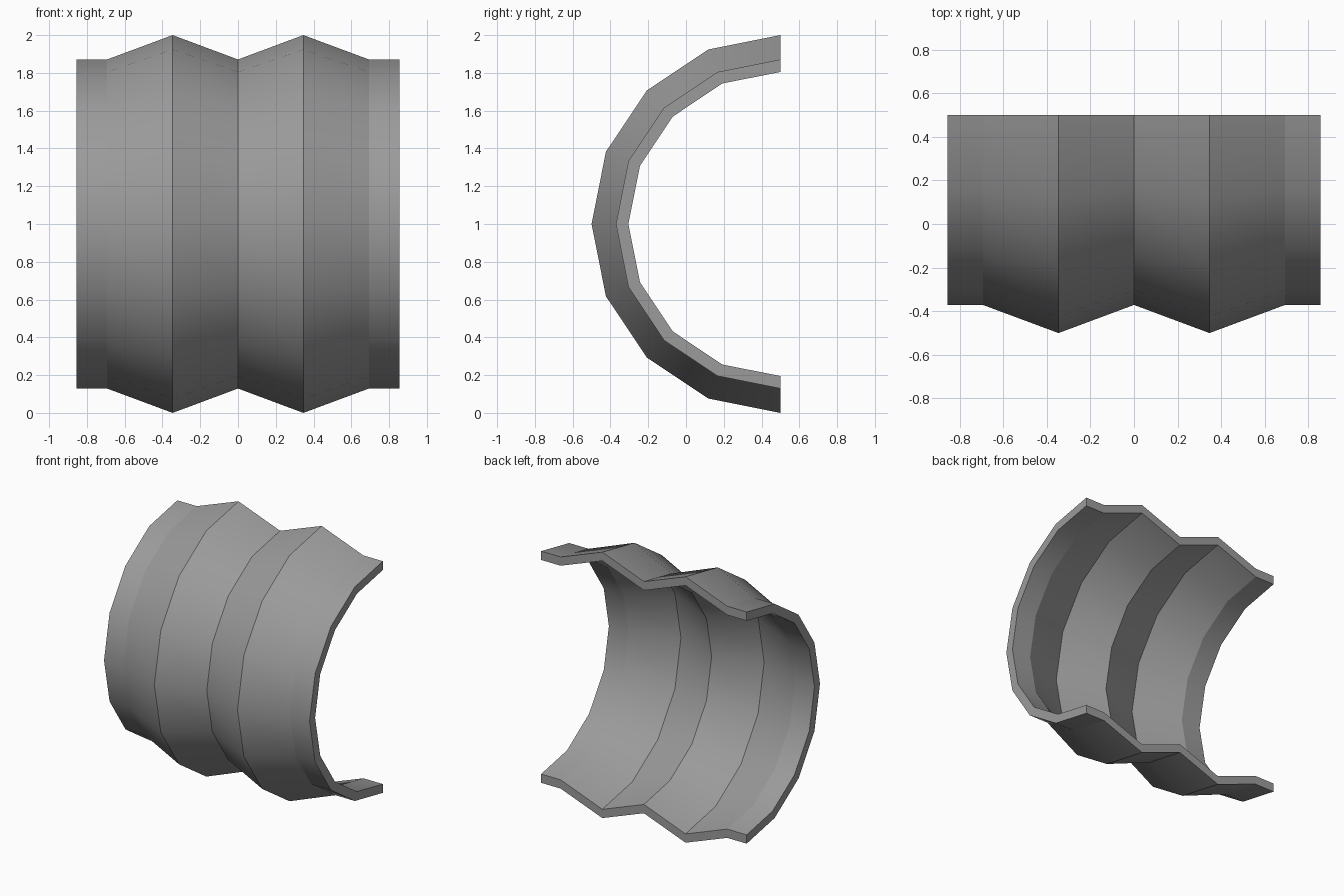
import bpy, bmesh, math

if "Cube" in bpy.data.objects:
    bpy.data.objects.remove(bpy.data.objects["Cube"])

AXIS_Y, AXIS_Z = 0.5, 1.0     # centre line of the half pipe
WALL = 0.066
SEGMENTS = 8                  # facets over 180 degrees

# zigzag profile (x, radius): right half mirrored to the left
half = [(0.0, 0.871), (0.346, 1.0), (0.693, 0.871), (0.855, 0.871)]
outer = [(-x, r) for x, r in reversed(half[1:])] + half
inner = [(x, r - WALL) for x, r in reversed(outer)]
loop = outer + inner
n, m = len(loop), len(outer)

# sweep the closed wall section around the axis, top to bottom through the front
bm = bmesh.new()
rings = []
for i in range(SEGMENTS + 1):
    a = math.pi * i / SEGMENTS
    rings.append([bm.verts.new((x, AXIS_Y - r * math.sin(a), AXIS_Z + r * math.cos(a)))
                  for x, r in loop])
for a, b in zip(rings, rings[1:]):
    for j in range(n):
        k = (j + 1) % n
        bm.faces.new((a[j], a[k], b[k], b[j]))

# close the two cut edges with quads
for ring in (rings[0], rings[-1]):
    for j in range(m - 1):
        bm.faces.new((ring[j], ring[j + 1], ring[n - 2 - j], ring[n - 1 - j]))
bmesh.ops.recalc_face_normals(bm, faces=bm.faces)

# smooth around the curve, crisp at every ridge, rim and cut edge
for f in bm.faces:
    f.smooth = True
for a, b in zip(rings, rings[1:]):
    for va, vb in zip(a, b):
        bm.edges.get((va, vb)).smooth = False
for ring in (rings[0], rings[-1]):
    for j in range(n):
        bm.edges.get((ring[j], ring[(j + 1) % n])).smooth = False

mesh = bpy.data.meshes.new("corrugated_half_pipe")
bm.to_mesh(mesh)
bm.free()
pipe = bpy.data.objects.new("corrugated_half_pipe", mesh)
bpy.context.collection.objects.link(pipe)

# dark grey metal
metal = bpy.data.materials.new("dark_metal")
metal.diffuse_color = (0.33, 0.33, 0.33, 1)
metal.use_nodes = True
metal.node_tree.nodes["Principled BSDF"].inputs["Base Color"].default_value = metal.diffuse_color
mesh.materials.append(metal)
